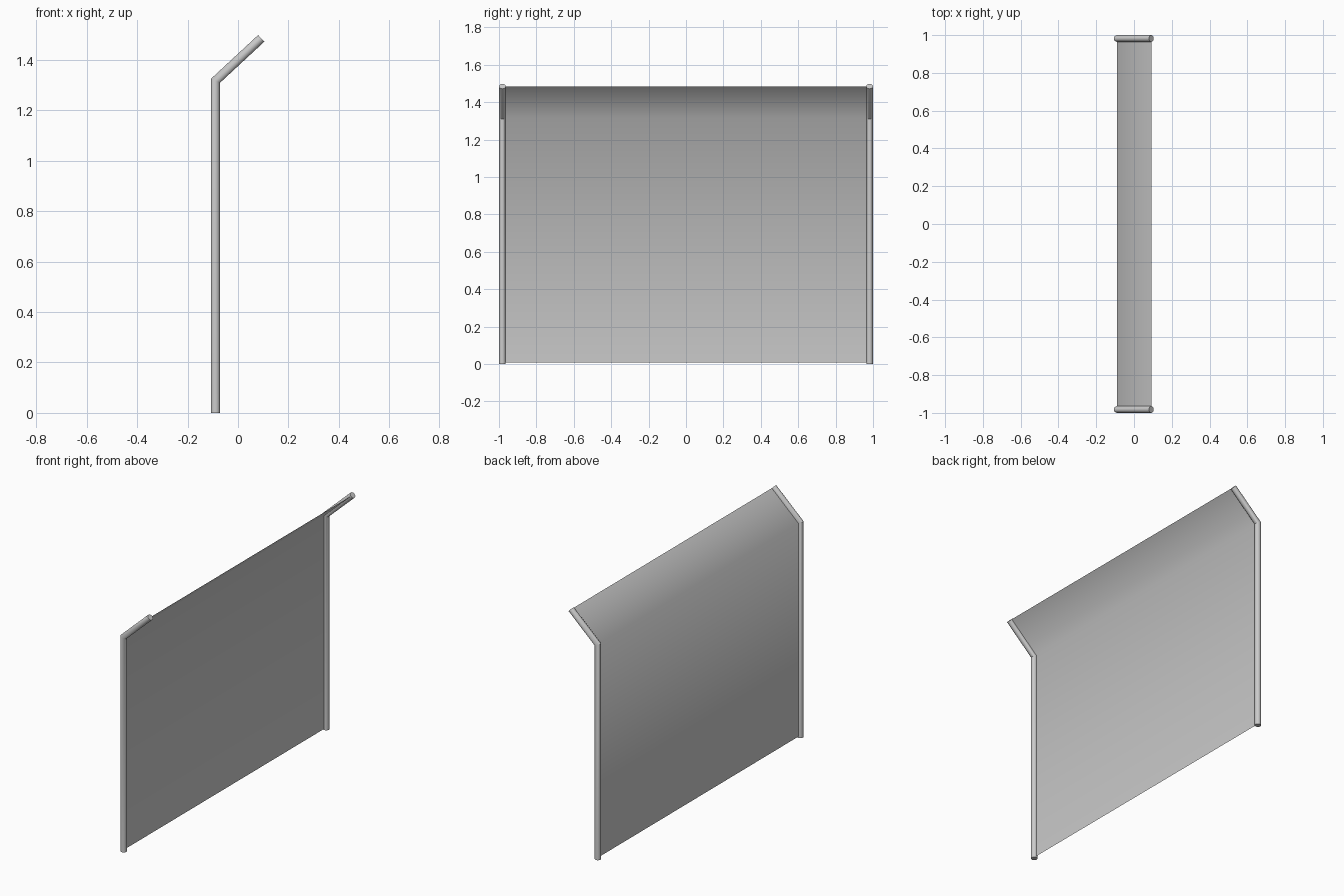
import bpy, bmesh, math
from mathutils import Vector

if "Cube" in bpy.data.objects:
    bpy.data.objects.remove(bpy.data.objects["Cube"])

R = 0.018      # pipe radius
SIDES = 16
POST_Y = 0.982
BEND, TIP = (-0.089, 1.317), (0.092, 1.485)   # centre line in x, z


def finish(name, bm):
    mesh = bpy.data.meshes.new(name)
    bmesh.ops.recalc_face_normals(bm, faces=bm.faces[:])
    bm.to_mesh(mesh)
    bm.free()
    ob = bpy.data.objects.new(name, mesh)
    bpy.context.collection.objects.link(ob)
    return ob


def bent_post(name, y):
    # Pipe swept along the bent centre line with a mitred joint
    bm = bmesh.new()
    slope = math.atan2(TIP[0] - BEND[0], TIP[1] - BEND[1])
    path = [((BEND[0], 0), 0, 1),
            (BEND, slope / 2, 1 / math.cos(slope / 2)),
            (TIP, slope, 1)]
    rings = []
    for (x, z), tilt, stretch in path:
        side = Vector((math.cos(tilt), 0, -math.sin(tilt))) * stretch
        ring = []
        for i in range(SIDES):
            a = math.tau * i / SIDES
            offset = side * math.cos(a) + Vector((0, math.sin(a), 0))
            ring.append(bm.verts.new(Vector((x, y, z)) + offset * R))
        rings.append(ring)
    for low, high in zip(rings, rings[1:]):
        for i in range(SIDES):
            j = (i + 1) % SIDES
            bm.faces.new((low[i], low[j], high[j], high[i]))
    bm.faces.new(rings[0])
    bm.faces.new(rings[-1])
    ob = finish(name, bm)
    bpy.ops.object.select_all(action='DESELECT')
    ob.select_set(True)
    bpy.context.view_layer.objects.active = ob
    bpy.ops.object.shade_smooth_by_angle(angle=math.radians(35))


bent_post("front_post", -POST_Y)
bent_post("back_post", POST_Y)

# Thin sheet stretched between the posts, softly shaded across the bend
bm = bmesh.new()
rows = [[bm.verts.new((x, y, z)) for y in (-POST_Y, POST_Y)]
        for x, z in ((BEND[0], 0.008), BEND, TIP)]
for low, high in zip(rows, rows[1:]):
    bm.faces.new((low[0], low[1], high[1], high[0]))
panel = finish("fence_panel", bm)
for face in panel.data.polygons:
    face.use_smooth = True
